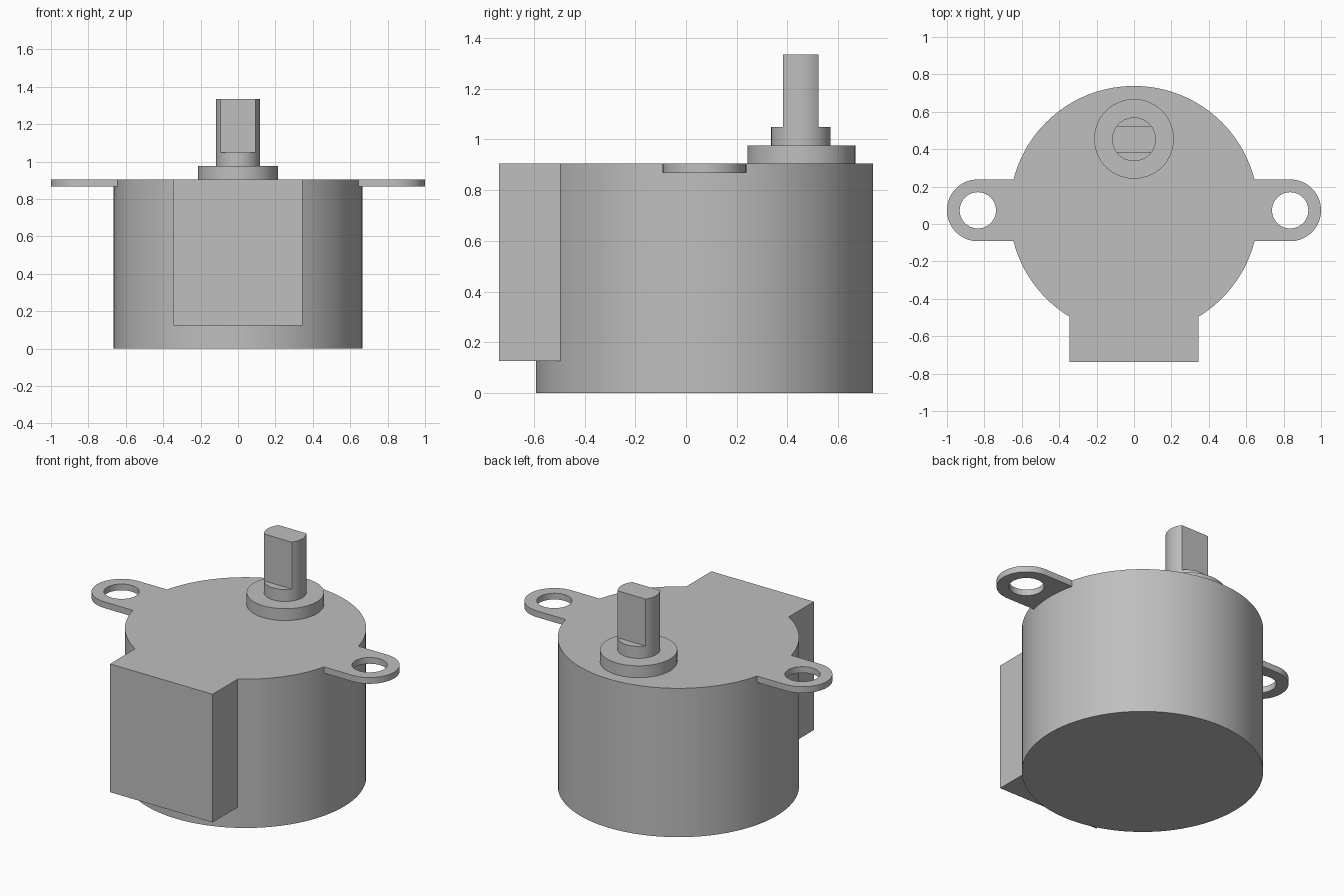
import bpy
import bmesh
from math import sin, cos, asin, pi

cube = bpy.data.objects.get("Cube")
if cube:
    bpy.data.objects.remove(cube, do_unlink=True)

# Main dimensions
BODY_R, BODY_Y, BODY_TOP = 0.665, 0.073, 0.905
SHAFT_Y, SHAFT_R = 0.453, 0.117

GREY = (0.52, 0.52, 0.52, 1.0)
metal = bpy.data.materials.new("grey metal")
metal.use_nodes = True
metal.diffuse_color = GREY
metal.node_tree.nodes["Principled BSDF"].inputs["Base Color"].default_value = GREY


def arc(cx, cy, r, start, end, steps):
    """Points along an arc, both ends included."""
    angles = [start + (end - start) * i / steps for i in range(steps + 1)]
    return [(cx + r * cos(a), cy + r * sin(a)) for a in angles]


def circle(cx, cy, r, steps=96):
    return arc(cx, cy, r, 0, 2 * pi, steps)[:-1]


def prism(name, loops, z0, z1):
    """Extrude an outline, with optional hole loops, from z0 up to z1."""
    bm = bmesh.new()
    edges = []
    for loop in loops:
        verts = [bm.verts.new((x, y, z0)) for x, y in loop]
        edges += [bm.edges.new((v, verts[i - 1])) for i, v in enumerate(verts)]
    if len(loops) == 1:
        bm.faces.new(verts)
    else:
        bmesh.ops.triangle_fill(bm, edges=edges, use_beauty=True)
    grown = bmesh.ops.extrude_face_region(bm, geom=bm.faces[:], use_keep_orig=True)
    top = [g for g in grown["geom"] if isinstance(g, bmesh.types.BMVert)]
    bmesh.ops.translate(bm, verts=top, vec=(0, 0, z1 - z0))
    bmesh.ops.recalc_face_normals(bm, faces=bm.faces[:])
    mesh = bpy.data.meshes.new(name)
    bm.to_mesh(mesh)
    bm.free()
    mesh.materials.append(metal)
    obj = bpy.data.objects.new(name, mesh)
    bpy.context.collection.objects.link(obj)
    bpy.ops.object.select_all(action="DESELECT")
    obj.select_set(True)
    bpy.context.view_layer.objects.active = obj
    bpy.ops.object.shade_smooth_by_angle(angle=pi / 6)
    return obj


# Motor can
prism("motor_can", [circle(0, BODY_Y, BODY_R, 128)], 0, BODY_TOP)

# Wire housing, its back edge following the can
INNER_R = BODY_R - 0.001
half = 0.345
spread = asin(half / INNER_R)
housing = [(-half, -0.737), (half, -0.737)]
housing += arc(0, BODY_Y, INNER_R, -pi / 2 + spread, -pi / 2 - spread, 24)
prism("wire_housing", [housing], 0.125, BODY_TOP)

# Mounting ears with screw holes
EAR_X, EAR_R = 0.835, 0.165
spread = asin(EAR_R / INNER_R)
ear = arc(EAR_X, BODY_Y, EAR_R, -pi / 2, pi / 2, 32)
ear += arc(0, BODY_Y, INNER_R, spread, -spread, 12)
hole = circle(EAR_X, BODY_Y, 0.097, 48)
for side, s in (("left", 1), ("right", -1)):
    loops = [[(s * x, y) for x, y in loop] for loop in (ear, hole)]
    prism(side + "_mounting_ear", loops, 0.867, BODY_TOP)

# Bearing boss and output shaft
prism("bearing_boss", [circle(0, SHAFT_Y + 0.002, 0.213)], BODY_TOP, 0.977)
prism("shaft_base", [circle(0, SHAFT_Y, SHAFT_R, 64)], 0.977, 1.05)

# Shaft tip with two flats
flat = asin(0.07 / SHAFT_R)
tip = arc(0, SHAFT_Y, SHAFT_R, -flat, flat, 16)
tip += arc(0, SHAFT_Y, SHAFT_R, pi - flat, pi + flat, 16)
prism("shaft_tip", [tip], 1.05, 1.335)
